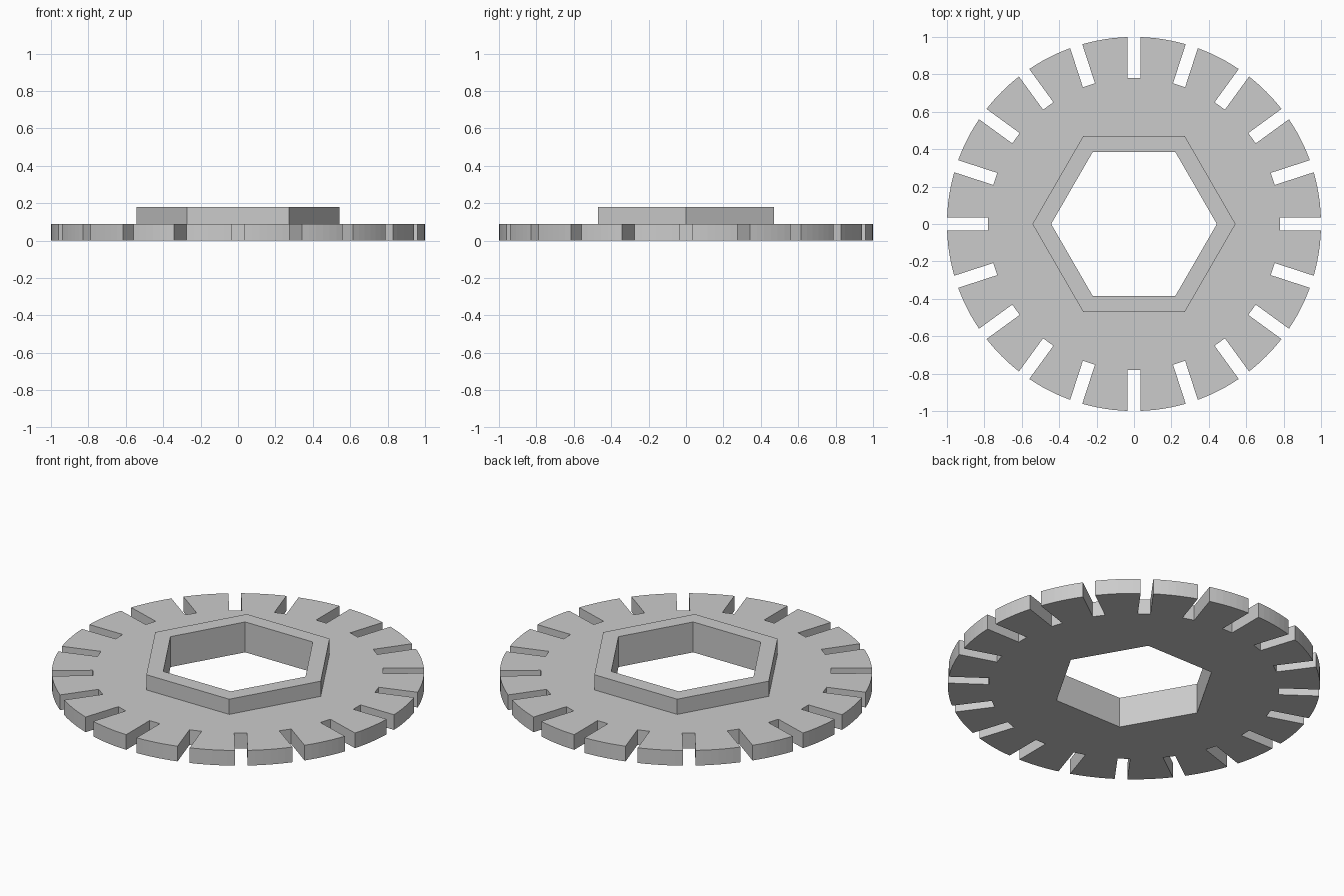
import bpy, bmesh
from math import pi, sin, cos, asin

cube = bpy.data.objects.get("Cube")
if cube:
    bpy.data.objects.remove(cube, do_unlink=True)

SLOTS = 20
RADIUS, SLOT_FLOOR, SLOT_HALF = 1.0, 0.78, 0.034
DISC_TOP, HUB_TOP = 0.09, 0.18
HUB_OUTER, HUB_INNER = 0.543, 0.443
ARC_STEPS = 6

grey = bpy.data.materials.new("plain grey")
grey.use_nodes = True
colour = (0.6, 0.6, 0.6, 1)
grey.diffuse_color = colour
grey.node_tree.nodes["Principled BSDF"].inputs["Base Color"].default_value = colour


def hexagon(radius):
    return [(radius * cos(i * pi / 3), radius * sin(i * pi / 3)) for i in range(6)]


def slotted_outline():
    """Circle with square-bottomed slots cut in from the rim."""
    points = []
    pitch = 2 * pi / SLOTS
    edge = asin(SLOT_HALF / RADIUS)
    for i in range(SLOTS):
        a = i * pitch
        for side in (-SLOT_HALF, SLOT_HALF):
            points.append((SLOT_FLOOR * cos(a) - side * sin(a),
                           SLOT_FLOOR * sin(a) + side * cos(a)))
        for k in range(ARC_STEPS + 1):
            t = a + edge + (pitch - 2 * edge) * k / ARC_STEPS
            points.append((RADIUS * cos(t), RADIUS * sin(t)))
    return points


bm = bmesh.new()


def loop(points, z):
    return [bm.verts.new((x, y, z)) for x, y in points]


def pairs(verts):
    return zip(verts, verts[1:] + verts[:1])


def wall(lower, upper):
    for (a, b), (c, d) in zip(pairs(lower), pairs(upper)):
        bm.faces.new((a, b, d, c))


def fill_between(outer, inner):
    edges = [bm.edges.get(p) or bm.edges.new(p)
             for ring in (outer, inner) for p in pairs(ring)]
    bmesh.ops.triangle_fill(bm, edges=edges, use_beauty=True)


# Slotted disc
rim_bottom = loop(slotted_outline(), 0)
rim_top = loop(slotted_outline(), DISC_TOP)
hub_base = loop(hexagon(HUB_OUTER), DISC_TOP)
hole_bottom = loop(hexagon(HUB_INNER), 0)
fill_between(rim_bottom, hole_bottom)
fill_between(rim_top, hub_base)
wall(rim_bottom, rim_top)

# Raised hexagonal collar and its through hole
hub_top = loop(hexagon(HUB_OUTER), HUB_TOP)
hole_top = loop(hexagon(HUB_INNER), HUB_TOP)
wall(hub_base, hub_top)
wall(hole_bottom, hole_top)
for (a, b), (c, d) in zip(pairs(hub_top), pairs(hole_top)):
    bm.faces.new((a, b, d, c))

bmesh.ops.recalc_face_normals(bm, faces=bm.faces[:])
mesh = bpy.data.meshes.new("slotted_disc_with_hex_collar")
bm.to_mesh(mesh)
bm.free()
mesh.materials.append(grey)
disc = bpy.data.objects.new("slotted_disc_with_hex_collar", mesh)
bpy.context.collection.objects.link(disc)
